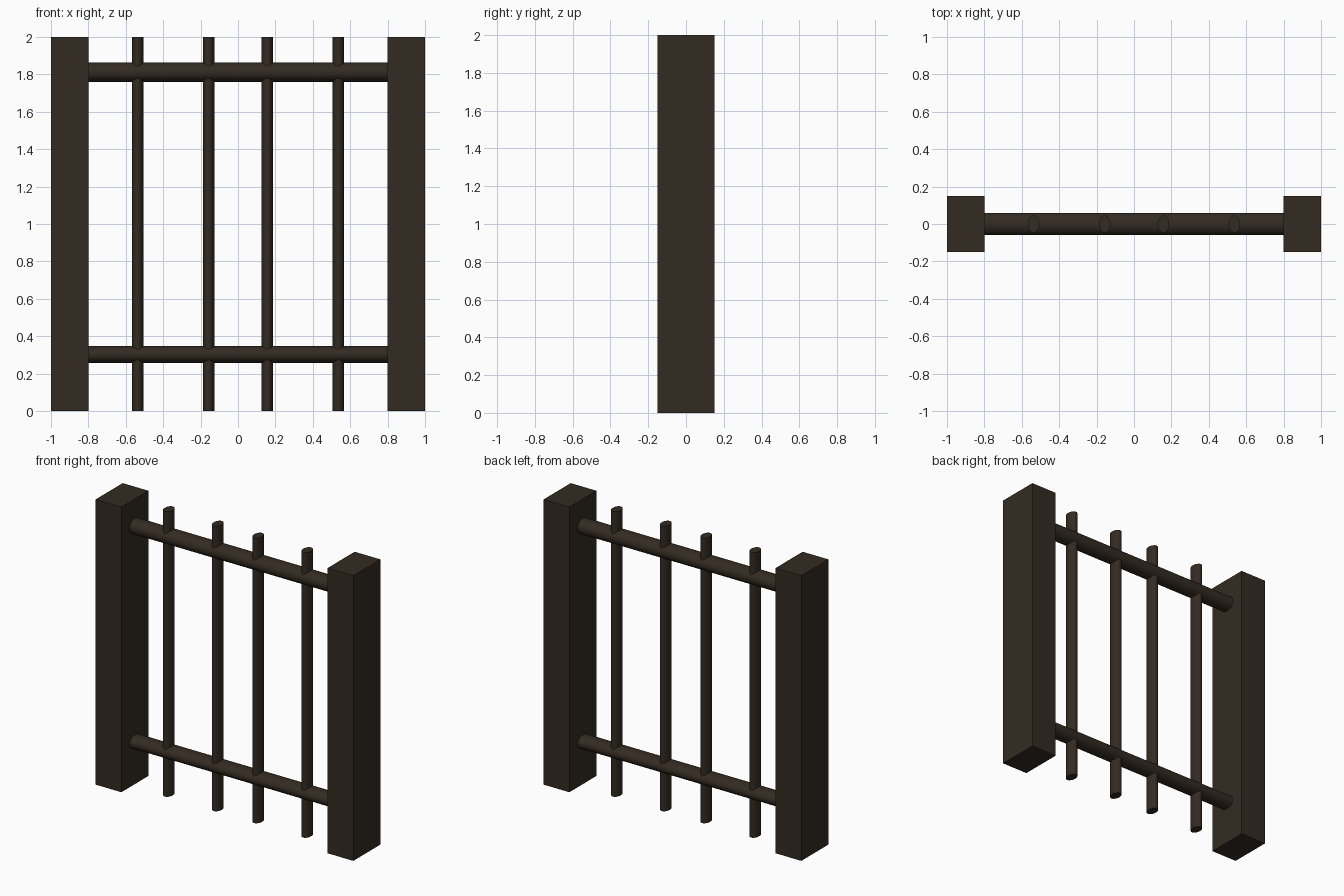
import bpy
from math import pi

if "Cube" in bpy.data.objects:
    bpy.data.objects.remove(bpy.data.objects["Cube"])

iron = bpy.data.materials.new("dark_iron")
iron.diffuse_color = (0.034, 0.024, 0.016, 1)
iron.use_nodes = True
iron.node_tree.nodes["Principled BSDF"].inputs["Base Color"].default_value = iron.diffuse_color


def finish(name):
    ob = bpy.context.object
    ob.name = name
    ob.data.materials.append(iron)
    return ob


def post(name, x):
    bpy.ops.mesh.primitive_cube_add(size=1, location=(x, 0, 1))
    ob = finish(name)
    ob.scale = (0.2, 0.3, 2)
    bpy.ops.object.transform_apply(location=False, rotation=False, scale=True)


def rod(name, loc, rx, ry, length, rot=(0, 0, 0)):
    # oval rod: rx, ry are the cross-section radii before rotation
    bpy.ops.mesh.primitive_cylinder_add(vertices=32, radius=1, depth=1,
                                        location=loc, rotation=rot)
    ob = finish(name)
    ob.scale = (rx, ry, length)
    bpy.ops.object.transform_apply(location=False, rotation=True, scale=True)
    bpy.ops.object.shade_smooth_by_angle(angle=pi / 6)


# side posts
post("left_post", -0.9)
post("right_post", 0.9)

# horizontal rails between the posts
rod("top_rail", (0, 0, 1.812), 0.052, 0.06, 1.6, (0, pi / 2, 0))
rod("bottom_rail", (0, 0, 0.302), 0.046, 0.06, 1.6, (0, pi / 2, 0))

# vertical bars
for i, x in enumerate((-0.537, -0.157, 0.157, 0.537)):
    rod(f"bar_{i + 1}", (x, 0, 1), 0.031, 0.046, 2)
